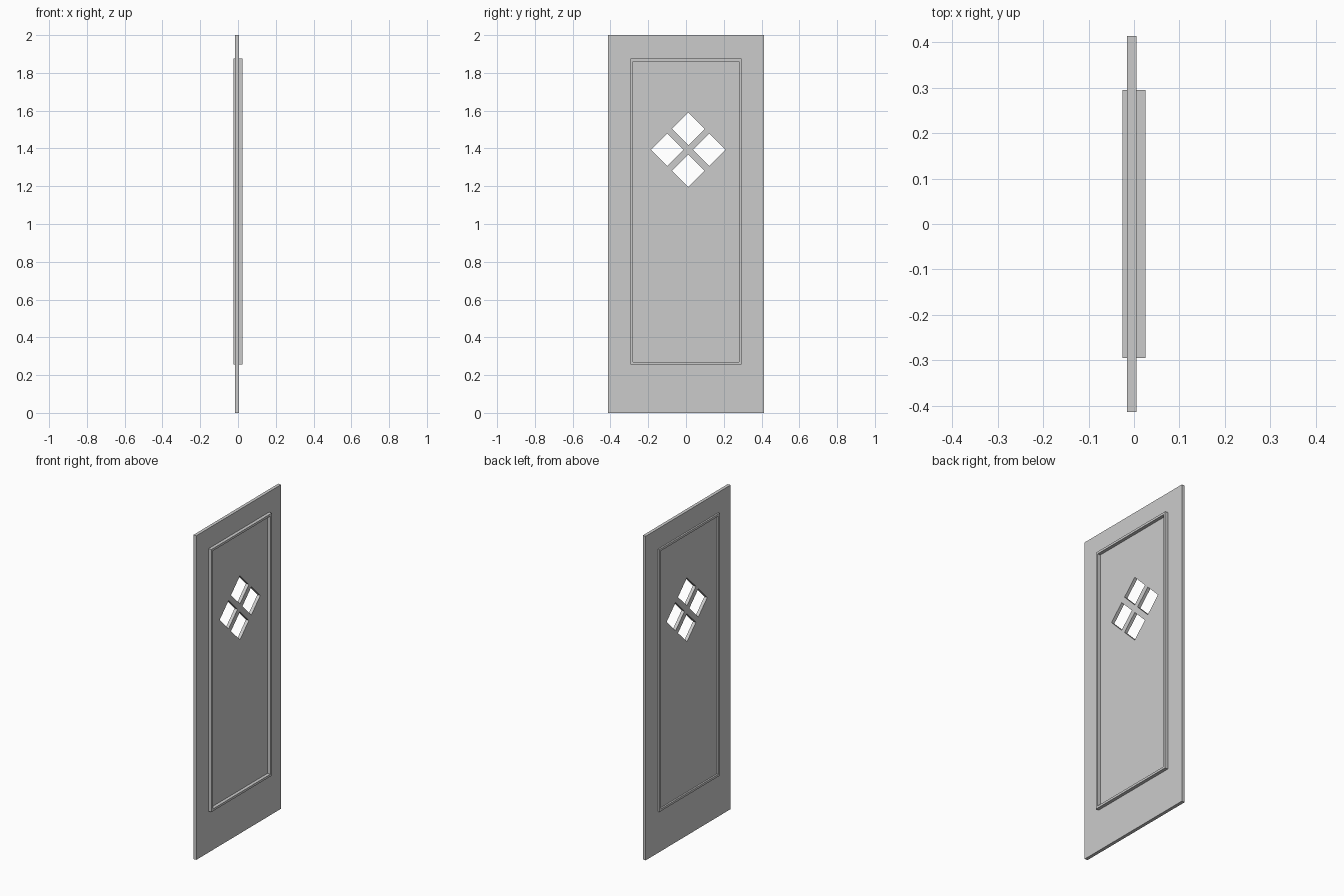
import bpy, math

if "Cube" in bpy.data.objects:
    bpy.data.objects.remove(bpy.data.objects["Cube"])


def box(name, size, loc, rot_x=0.0):
    bpy.ops.mesh.primitive_cube_add(size=1, location=loc, rotation=(rot_x, 0, 0))
    ob = bpy.context.object
    ob.name = name
    ob.scale = size
    bpy.ops.object.transform_apply(location=False, rotation=False, scale=True)
    return ob


def cut(target, cutter):
    m = target.modifiers.new("cut", 'BOOLEAN')
    m.operation = 'DIFFERENCE'
    m.solver = 'EXACT'
    m.object = cutter
    bpy.context.view_layer.objects.active = target
    bpy.ops.object.modifier_apply(modifier=m.name)
    bpy.data.objects.remove(cutter, do_unlink=True)


# Door slab
door = box("door_slab", (0.02, 0.828, 2.0), (-0.005, 0, 1.0))

# Four diamond windows
WY, WZ, STEP, HALF = 0.012, 1.393, 0.111, 0.087
for dy, dz in ((0, 1), (0, -1), (1, 0), (-1, 0)):
    side = HALF * math.sqrt(2)
    cut(door, box("window_cutter", (0.2, side, side),
                  (0, WY + dy * STEP, WZ + dz * STEP), math.pi / 4))

# Raised rectangular moulding standing proud of both faces
trim = box("panel_moulding", (0.05, 0.59, 1.62), (0, 0, 1.065))
cut(trim, box("moulding_cutter", (0.2, 0.562, 1.592), (0, 0, 1.065)))
